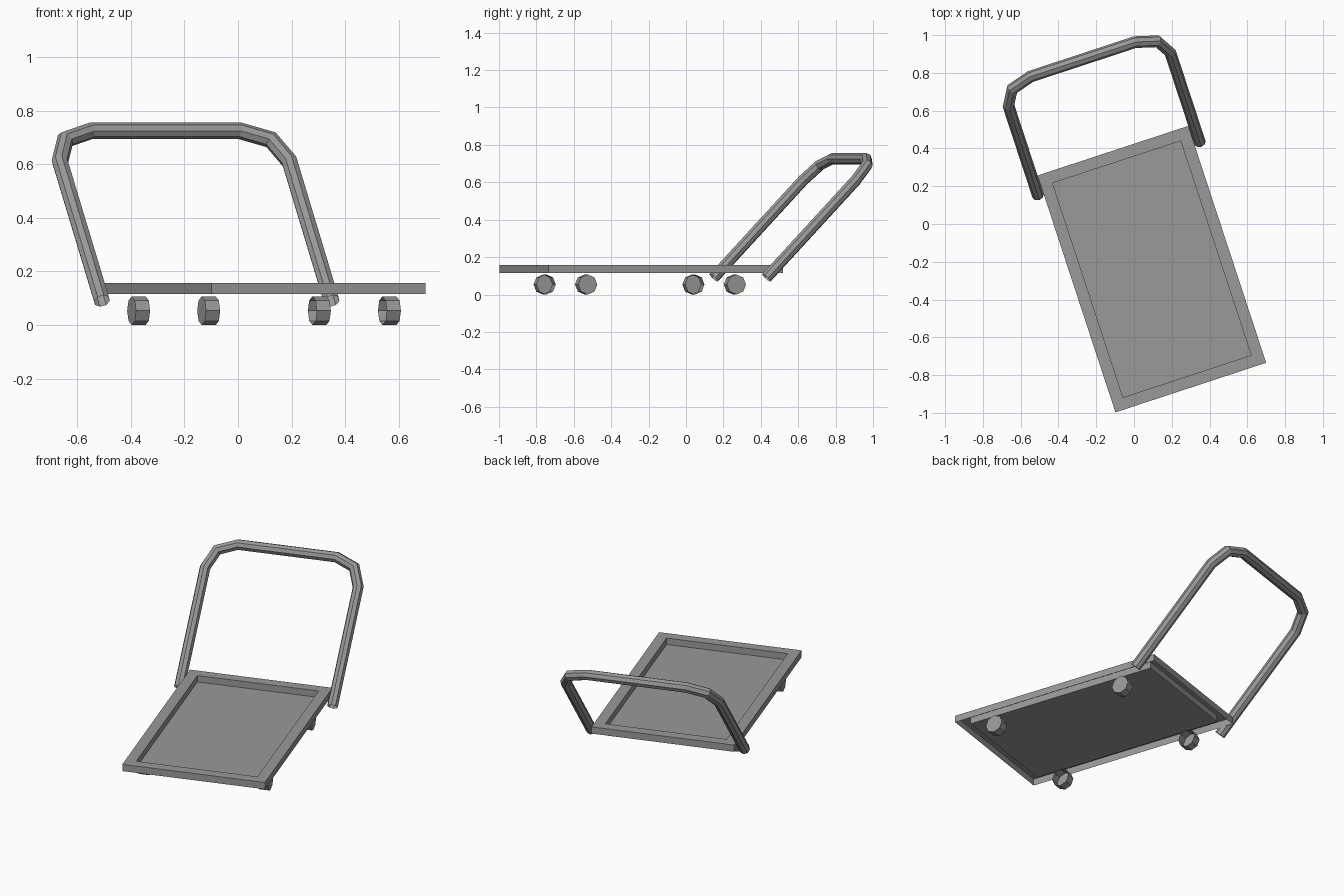
import bpy, bmesh
from math import radians, cos, sin, pi
from mathutils import Vector, Matrix

if "Cube" in bpy.data.objects:
    bpy.data.objects.remove(bpy.data.objects["Cube"])

# whole cart sits turned on the ground; parts are built in cart axes
CART = Matrix.Translation((0.0945, -0.239, 0)) @ Matrix.Rotation(radians(18.2), 4, 'Z')
DARK = bpy.data.materials.new("dark_grey")
DARK.diffuse_color = (0.32, 0.32, 0.32, 1)
DARK.use_nodes = True
DARK.node_tree.nodes["Principled BSDF"].inputs["Base Color"].default_value = DARK.diffuse_color


def finish(bm, name):
    mesh = bpy.data.meshes.new(name)
    bm.to_mesh(mesh)
    bm.free()
    mesh.materials.append(DARK)
    ob = bpy.data.objects.new(name, mesh)
    ob.matrix_world = CART
    bpy.context.collection.objects.link(ob)
    return ob


# deck: thin tray shell, open underneath, with raised rim and sunken floor
HW, HL, Z0, Z1 = 0.42, 0.66, 0.115, 0.157
bm = bmesh.new()
bmesh.ops.create_cube(bm, size=1, matrix=Matrix.Translation((0, 0, (Z0 + Z1) / 2))
                      @ Matrix.Diagonal((2 * HW, 2 * HL, Z1 - Z0, 1)))
bm.normal_update()
bottom = [f for f in bm.faces if f.normal.z < -0.9]
bmesh.ops.delete(bm, geom=bottom, context='FACES_ONLY')
top = [f for f in bm.faces if f.normal.z > 0.9]
bmesh.ops.inset_region(bm, faces=top, thickness=0.063, use_even_offset=True)
floor = bmesh.ops.extrude_discrete_faces(bm, faces=top)['faces']
bmesh.ops.translate(bm, verts=floor[0].verts[:], vec=(0, 0, -0.04))
finish(bm, "deck_tray")


# wheels: octagonal, capped on the outer side only
def wheel(name, side, y):
    r = 0.0535
    bm = bmesh.new()
    bmesh.ops.create_cone(bm, cap_ends=True, segments=8, radius1=r, radius2=r, depth=0.055,
                          matrix=Matrix.Translation((side * 0.355, y, r))
                          @ Matrix.Rotation(pi / 2, 4, 'Y'))
    bm.normal_update()
    inner = [f for f in bm.faces if f.normal.x * side < -0.9]
    bmesh.ops.delete(bm, geom=inner, context='FACES_ONLY')
    finish(bm, name)


for side, sname in ((-1, "left"), (1, "right")):
    wheel("front_wheel_" + sname, side, -0.427)
    wheel("back_wheel_" + sname, side, 0.41)


# handle: octagonal open-ended tube bent in a plane leaning back
LEAN = radians(46)
U, UP = Vector((1, 0, 0)), Vector((0, cos(LEAN), sin(LEAN)))
NORMAL = U.cross(UP)
START = Vector((0, 0.556, 0.09))
HALF, HEIGHT, BEND, R = 0.451, 0.883, 0.16, 0.031

half = [(HALF, 0)]
for a in (0, pi / 4, pi / 2):
    half.append((HALF - BEND + BEND * cos(a), HEIGHT - BEND + BEND * sin(a)))
path = [START + U * x + UP * s for x, s in
        half + [(-x, s) for x, s in reversed(half)]]

bm = bmesh.new()
rings = []
for i, p in enumerate(path):
    t_in = (p - path[max(i - 1, 0)]).normalized()
    t_out = (path[min(i + 1, len(path) - 1)] - p).normalized()
    t = (t_in + t_out).normalized()
    miter = 1 / t.dot(t_out if t_out.length else t_in)
    n = NORMAL.cross(t)
    rings.append([bm.verts.new(p + R * (n * cos(k * pi / 4) * miter + NORMAL * sin(k * pi / 4)))
                  for k in range(8)])
for a, b in zip(rings, rings[1:]):
    for k in range(8):
        bm.faces.new((a[k], a[(k + 1) % 8], b[(k + 1) % 8], b[k]))
bmesh.ops.recalc_face_normals(bm, faces=bm.faces[:])
finish(bm, "push_handle")
